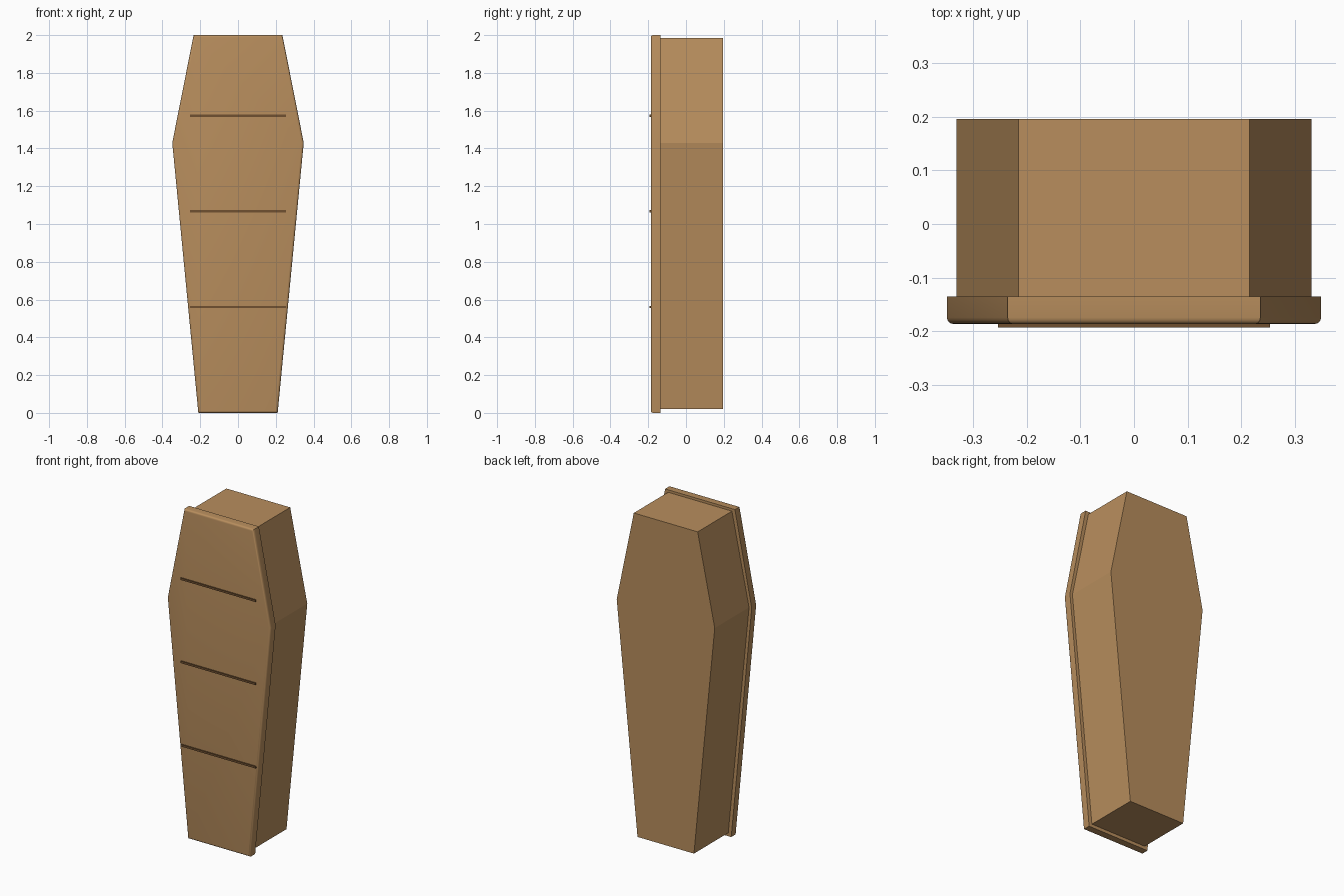
import bpy, bmesh, math

if "Cube" in bpy.data.objects:
    bpy.data.objects.remove(bpy.data.objects["Cube"])


def make_material(name, rgb):
    mat = bpy.data.materials.new(name)
    mat.diffuse_color = (*rgb, 1.0)
    mat.use_nodes = True
    mat.node_tree.nodes["Principled BSDF"].inputs["Base Color"].default_value = mat.diffuse_color
    return mat


wood = make_material("warm wood", (0.48, 0.27, 0.11))
dark_wood = make_material("dark wood", (0.16, 0.08, 0.03))


def extruded_profile(name, half, y_front, y_back, mat, bevel=0.0):
    """Mirror a half outline of (x, z) points and extrude it along y."""
    outline = half + [(-x, z) for x, z in reversed(half)]
    bm = bmesh.new()
    face = bm.faces.new([bm.verts.new((x, y_back, z)) for x, z in outline])
    result = bmesh.ops.extrude_face_region(bm, geom=[face], use_keep_orig=True)
    front = [v for v in result["geom"] if isinstance(v, bmesh.types.BMVert)]
    bmesh.ops.translate(bm, verts=front, vec=(0, y_front - y_back, 0))
    bmesh.ops.recalc_face_normals(bm, faces=bm.faces)
    if bevel:
        # round only the rim of the front face
        rim = [e for e in bm.edges
               if all(abs(v.co.y - y_front) < 1e-5 for v in e.verts)]
        bmesh.ops.bevel(bm, geom=rim, offset=bevel, segments=4, profile=0.5,
                        affect='EDGES', clamp_overlap=True)
    mesh = bpy.data.meshes.new(name)
    bm.to_mesh(mesh)
    bm.free()
    mesh.materials.append(mat)
    obj = bpy.data.objects.new(name, mesh)
    bpy.context.collection.objects.link(obj)
    return obj


# six-sided box body
extruded_profile("box_body", [(0.19, 0.02), (0.33, 1.43), (0.215, 1.985)],
                 -0.135, 0.195, wood)

# overhanging lid with a rounded front rim
lid = extruded_profile("lid", [(0.21, 0.0), (0.348, 1.43), (0.235, 2.0)],
                       -0.186, -0.135, wood, bevel=0.012)
bpy.ops.object.select_all(action='DESELECT')
lid.select_set(True)
bpy.context.view_layer.objects.active = lid
bpy.ops.object.shade_smooth_by_angle(angle=math.radians(30))

# thin cross strips on the lid
for i, z in enumerate((0.56, 1.067, 1.573)):
    extruded_profile(f"lid_strip_{i + 1}",
                     [(0.253, z - 0.006), (0.253, z + 0.006)],
                     -0.193, -0.184, dark_wood)
